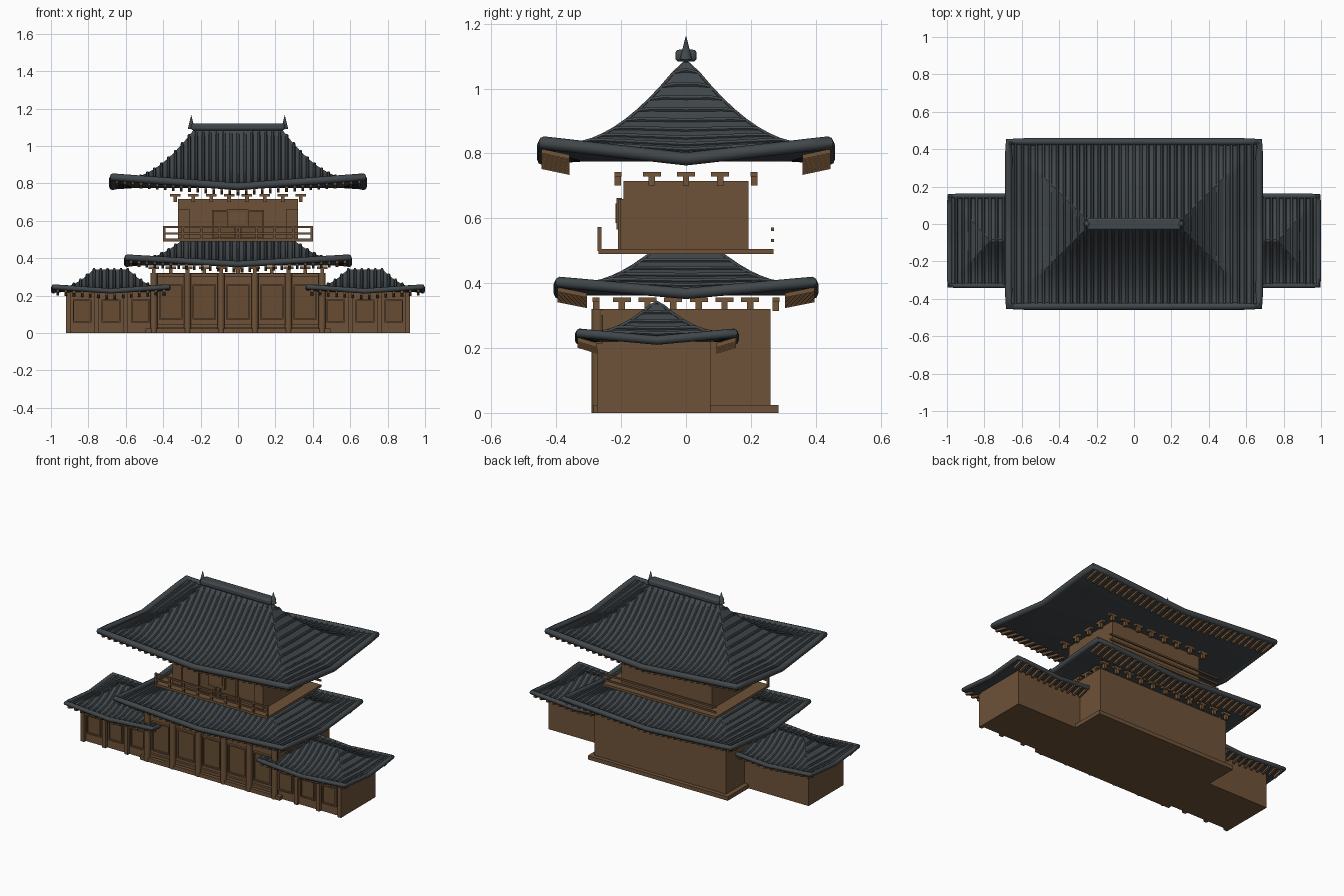
import bpy, bmesh, math
from mathutils import Vector

if "Cube" in bpy.data.objects:
    bpy.data.objects.remove(bpy.data.objects["Cube"])


def mat(name, c):
    m = bpy.data.materials.new(name)
    m.diffuse_color = (*c, 1)
    m.use_nodes = True
    m.node_tree.nodes["Principled BSDF"].inputs["Base Color"].default_value = m.diffuse_color
    return m


TILE = mat("slate_tile", (0.053, 0.063, 0.070))
WOOD = mat("brown_wood", (0.155, 0.085, 0.040))
RAFTER = mat("rafter_wood", (0.175, 0.092, 0.040))
PANEL = mat("panel_wood", (0.135, 0.073, 0.033))


def add_mesh(name, bm, m):
    bmesh.ops.recalc_face_normals(bm, faces=bm.faces)
    me = bpy.data.meshes.new(name)
    bm.to_mesh(me)
    bm.free()
    o = bpy.data.objects.new(name, me)
    me.materials.append(m)
    bpy.context.collection.objects.link(o)
    return o


def boxes(name, m, items):
    """One object made of boxes given as (x0, x1, y0, y1, z0, z1)."""
    bm = bmesh.new()
    for x0, x1, y0, y1, z0, z1 in items:
        vs = bmesh.ops.create_cube(bm, size=1)["verts"]
        for v in vs:
            v.co = ((x0 + x1) / 2 + v.co.x * (x1 - x0), (y0 + y1) / 2 + v.co.y * (y1 - y0),
                    (z0 + z1) / 2 + v.co.z * (z1 - z0))
    return add_mesh(name, bm, m)


def smooth(o, deg=40):
    bpy.ops.object.select_all(action="DESELECT")
    o.select_set(True)
    bpy.context.view_layer.objects.active = o
    bpy.ops.object.shade_smooth_by_angle(angle=math.radians(deg))


def tubes(name, paths, r, m, res=1, cyclic=False):
    cu = bpy.data.curves.new(name, "CURVE")
    cu.dimensions = "3D"
    cu.bevel_depth, cu.bevel_resolution, cu.use_fill_caps = r, res, True
    for p in paths:
        s = cu.splines.new("POLY")
        s.points.add(len(p) - 1)
        for q, co in zip(s.points, p):
            q.co = (*co, 1)
        s.use_cyclic_u = cyclic
    cu.materials.append(m)
    o = bpy.data.objects.new(name, cu)
    bpy.context.collection.objects.link(o)
    bpy.ops.object.select_all(action="DESELECT")
    o.select_set(True)
    bpy.context.view_layer.objects.active = o
    bpy.ops.object.convert(target="MESH")
    smooth(bpy.context.view_layer.objects.active, 50)


def roof(name, cx, cy, HX, HY, rx, ry, z_eave, z_top, lift, rim, raft):
    """Curved hip roof with tile ribs, rounded eave rim and rafters front and back."""
    hx, hy = HX - rim, HY - rim

    def h(x, y):
        ax, ay = abs(x), abs(y)
        tx, ty = (ax - rx) / (hx - rx), (ay - ry) / (hy - ry)
        t = min(1, max(0, tx, ty))
        s = ax / (rx + (hx - rx) * t) if ty >= tx else ay / (ry + (hy - ry) * t)
        return z_eave + (z_top - z_eave) * (1 - t) ** 1.9 + lift * min(s, 1) * t ** 3

    def ring(t, n=12):
        a, b = rx + (hx - rx) * t, ry + (hy - ry) * t
        c = [(-a, -b), (a, -b), (a, b), (-a, b)]
        return [tuple(c[k][i] + (c[(k + 1) % 4][i] - c[k][i]) * j / n for i in (0, 1))
                for k in range(4) for j in range(n)]

    # lofted top surface, then the soffit
    bm = bmesh.new()
    rings = [[bm.verts.new((cx + x, cy + y, h(x, y))) for x, y in ring(i / 12)] for i in range(13)]
    rings.append([bm.verts.new((cx + x, cy + y, h(x, y) - rim)) for x, y in ring(1)])
    rings.append([bm.verts.new((cx + x, cy + y, z_eave - rim * 0.6)) for x, y in ring(0.72)])
    n = len(rings[0])
    for a, b in zip(rings, rings[1:]):
        for i in range(n):
            bm.faces.new((a[i], a[(i + 1) % n], b[(i + 1) % n], b[i]))
    bm.faces.new(rings[0])
    bm.faces.new(rings[-1])
    smooth(add_mesh(name, bm, TILE), 35)
    # tile ribs, all running front to back
    k = round(2 * hx / 0.037)
    ribs = []
    for i in range(k + 1):
        x = -hx + 2 * hx * i / k
        ys = [-hy + 2 * hy * j / 24 for j in range(25)]
        ribs.append([(cx + x, cy + y, h(x, y) + 0.001) for y in ys])
    tubes(name + "_tile_ribs", ribs, 0.0085, TILE)
    # eave rim
    tubes(name + "_eave_rim", [[(cx + x, cy + y, h(x, y) - 0.004) for x, y in ring(1)]], rim, TILE, 2, True)
    # sloping rafters
    bm = bmesh.new()
    m = round(2 * hx / 0.043)
    for i in range(m):
        x = -hx + 2 * hx * (i + 0.5) / m
        for s in (-1, 1):
            z = h(x, hy) - rim - 0.008
            for v in bmesh.ops.create_cube(bm, size=1)["verts"]:
                out = v.co.y + 0.5
                v.co = (cx + x + v.co.x * 0.014, cy + s * (hy + 0.005 - raft * (1 - out)),
                        z + v.co.z * 0.014 - 0.018 * (1 - out))
    add_mesh(name + "_rafters", bm, RAFTER)


def brackets(name, X, Y, nx, ny, z):
    """T shaped eave brackets around a body."""
    it = []
    spots = [(-X + 2 * X * i / (nx - 1), s * Y, 1) for i in range(nx) for s in (-1, 1)]
    spots += [(s * X, -Y + 2 * Y * i / (ny - 1), 0) for i in range(1, ny - 1) for s in (-1, 1)]
    for x, y, f in spots:
        a, b = (0.028, 0.011) if f else (0.011, 0.028)
        it.append((x - a, x + a, y - b, y + b, z + 0.024, z + 0.038))
        it.append((x - 0.010, x + 0.010, y - 0.010, y + 0.010, z - 0.004, z + 0.025))
    boxes(name, RAFTER, it)


def windows(name, centres, w, z0, z1, y):
    """Framed window panels on a front wall at depth y."""
    fr, f = [], 0.008
    for x in centres:
        a, b = x - w / 2, x + w / 2
        fr += [(a - f, a, y - 0.016, y, z0 - f, z1 + f), (b, b + f, y - 0.016, y, z0 - f, z1 + f),
               (a, b, y - 0.016, y, z0 - f, z0), (a, b, y - 0.016, y, z1, z1 + f)]
    boxes(name + "_frames", WOOD, fr)
    boxes(name + "_panels", PANEL, [(x - w / 2, x + w / 2, y - 0.006, y, z0, z1) for x in centres])


# main hall
boxes("plinth", WOOD, [(-0.495, 0.495, -0.285, 0.285, 0, 0.025)])
boxes("main_hall", WOOD, [(-0.465, 0.465, -0.257, 0.26, 0, 0.32)])
boxes("hall_beams", WOOD, [(-0.465, 0.465, -0.272, -0.255, z, z + 0.018) for z in (0.03, 0.30)])
tubes("hall_columns", [[(x, -0.272, 0), (x, -0.272, 0.32)] for x in (-0.45, -0.27, -0.09, 0.09, 0.27, 0.45)],
      0.019, WOOD, 2)
windows("hall_windows", [-0.36, -0.18, 0, 0.18, 0.36], 0.11, 0.08, 0.25, -0.257)
brackets("lower_brackets", 0.45, 0.277, 11, 8, 0.318)

# side wings
for s, side in ((-1, "left"), (1, "right")):
    xs = sorted((s * 0.44, s * 0.92))
    boxes(side + "_wing", WOOD, [(*xs, -0.257, 0.075, 0, 0.22)])
    boxes(side + "_wing_posts", WOOD, [(s * x - 0.012, s * x + 0.012, -0.275, -0.255, 0, 0.215)
                                       for x in (0.908, 0.757, 0.60)])
    windows(side + "_wing_windows", [s * 0.833, s * 0.68, s * 0.522], 0.085, 0.065, 0.17, -0.257)
    roof(side + "_wing_roof", s * 0.68, -0.09, 0.32, 0.253, 0.095, 0.006, 0.228, 0.338, 0.022, 0.014, 0.06)

# middle roof
roof("middle_roof", 0, 0, 0.61, 0.408, 0.30, 0.10, 0.372, 0.495, 0.035, 0.017, 0.09)

# balcony and railings
boxes("balcony", WOOD, [(-0.40, 0.40, -0.27, 0.27, 0.49, 0.505)])
boxes("railings", WOOD, [(-0.40, 0.40, s * 0.267 - 0.005, s * 0.267 + 0.005, z, z + 0.010)
                         for s in (-1, 1) for z in (0.527, 0.561)])
boxes("railing_posts", WOOD, [(x * 0.0985 - 0.006, x * 0.0985 + 0.006, -0.273, -0.261, 0.50, 0.573)
                              for x in range(-4, 5)])

# upper hall
boxes("upper_hall", WOOD, [(-0.32, 0.32, -0.193, 0.193, 0.50, 0.715)])
boxes("upper_pilasters", WOOD, [(s * 0.288 - 0.032, s * 0.288 + 0.032, -0.203, -0.19, 0.50, 0.66) for s in (-1, 1)])
windows("upper_doors", [-0.075, 0.075], 0.11, 0.51, 0.65, -0.193)
boxes("sign_board", PANEL, [(-0.06, 0.055, -0.215, -0.198, 0.565, 0.662)])
boxes("sign_inset", WOOD, [(-0.045, 0.04, -0.218, -0.214, 0.585, 0.645)])
brackets("upper_brackets", 0.335, 0.21, 8, 5, 0.705)

# top roof with ridge and finials
roof("top_roof", 0, 0, 0.69, 0.46, 0.24, 0.008, 0.787, 1.082, 0.05, 0.02, 0.085)
ridge = boxes("ridge", TILE, [(-0.25, 0.25, -0.033, 0.033, 1.083, 1.12)])
b = ridge.modifiers.new("round", "BEVEL")
b.width, b.segments = 0.012, 3
smooth(ridge)
for s, side in ((-1, "left"), (1, "right")):
    bm = bmesh.new()
    bmesh.ops.create_cone(bm, cap_ends=True, segments=12, radius1=0.019, radius2=0, depth=0.075)
    bmesh.ops.translate(bm, verts=bm.verts, vec=Vector((s * 0.25, 0, 1.127)))
    smooth(add_mesh(side + "_finial", bm, TILE))
